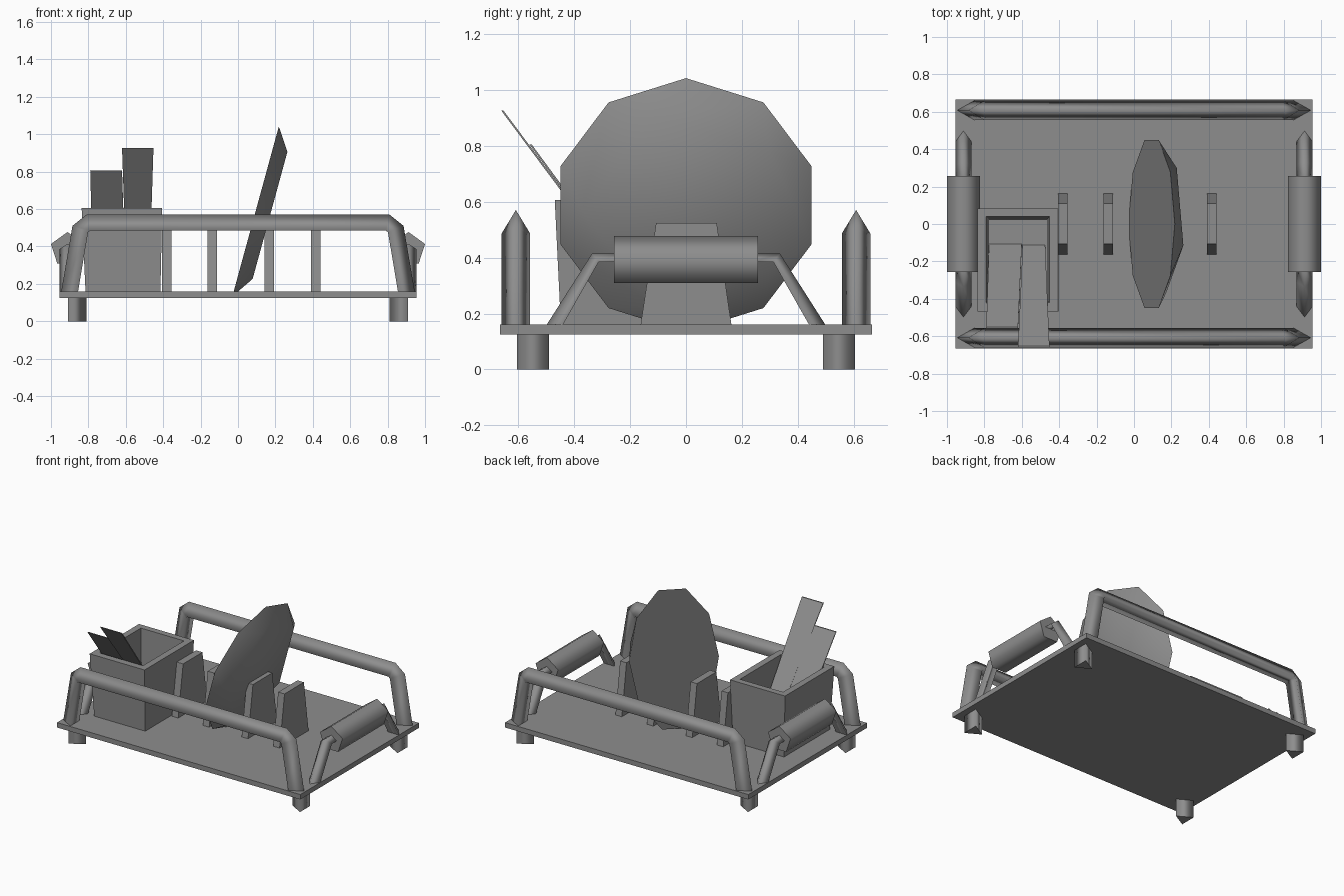
import bpy
import bmesh
from math import sin, cos, pi, radians
from mathutils import Vector

cube = bpy.data.objects.get("Cube")
if cube:
    bpy.data.objects.remove(cube, do_unlink=True)

GREY = (0.27, 0.27, 0.27, 1)
grey = bpy.data.materials.new("plain grey")
grey.use_nodes = True
grey.diffuse_color = GREY
grey.node_tree.nodes["Principled BSDF"].inputs["Base Color"].default_value = GREY


def finish(name, bm):
    bmesh.ops.recalc_face_normals(bm, faces=bm.faces)
    mesh = bpy.data.meshes.new(name)
    bm.to_mesh(mesh)
    bm.free()
    mesh.materials.append(grey)
    obj = bpy.data.objects.new(name, mesh)
    bpy.context.collection.objects.link(obj)
    return obj


def loft(name, rings, smooth=False):
    """Skin a row of equal rings: sides optionally smooth, end caps flat."""
    bm = bmesh.new()
    loops = [[bm.verts.new(p) for p in ring] for ring in rings]
    n = len(loops[0])
    for a, b in zip(loops, loops[1:]):
        for i in range(n):
            j = (i + 1) % n
            bm.faces.new((a[i], a[j], b[j], b[i])).smooth = smooth
    for loop in (loops[0], loops[-1]):
        for edge in bm.faces.new(loop).edges:
            edge.smooth = False
    return finish(name, bm)


def rect(x0, x1, y0, y1, z):
    return [(x0, y0, z), (x1, y0, z), (x1, y1, z), (x0, y1, z)]


# Tray board
loft("tray", [rect(-.955, .955, -.665, .665, z) for z in (.125, .16)])

# Three-sided feet, points facing inwards
for sx, side in ((1, "left"), (-1, "right")):
    for sy, end in ((-1, "front"), (1, "back")):
        rings = [[(sx * (.876 - .066 * cos(k * 2 * pi / 3)),
                   sy * .547 + .066 * sin(k * 2 * pi / 3), z) for k in range(3)]
                 for z in (0, .13)]
        loft(f"{end}_{side}_foot", rings, True)


def arch(name, sections, ring):
    """Three-sided rail, mirrored: sections hold (inner, inner z, ridge, ridge z)."""
    mirrored = [(-a, b, -c, d) for a, b, c, d in reversed(sections)]
    return loft(name, [ring(*s) for s in sections + mirrored], True)


# Long side rails
rail = [(-.855, .16, -.945, .16), (-.802, .475, -.885, .51), (-.79, .486, -.81, .57)]
for y, end in ((-.608, "front"), (.608, "back")):
    arch(f"{end}_rail", rail, lambda a, b, c, d:
         [(a, y - .051, b), (a, y + .051, b), (c, y, d)])

# End handles: thin bent rail with a five-sided grip
bent = [(-.44, .16, -.498, .16), (-.312, .385, -.336, .414), (-.24, .385, -.24, .414)]
for x, side in ((.912, "left"), (-.912, "right")):
    arch(f"{side}_handle", bent, lambda a, b, c, d:
         [(x - .043, a, b), (x + .043, a, b), (x, c, d)])
    loft(f"{side}_grip", [[(x + .0925 * sin(k * 2 * pi / 5), y,
                            .3845 + .0925 * cos(k * 2 * pi / 5)) for k in range(5)]
                          for y in (-.257, .257)], True)

# Tapered plate dividers
for i, x in enumerate((-.381, -.138, .167, .415)):
    loft(f"divider_{i + 1}", [rect(x - .025, x + .025, -.163, .163, .155),
                              rect(x - .025, x + .025, -.107, .11, .523)])

# Open cutlery box
loft("cutlery_box", [rect(-.815, -.415, -.447, .065, .155),
                     rect(-.836, -.405, -.469, .084, .605),
                     rect(-.79, -.452, -.421, .04, .605),
                     rect(-.775, -.466, -.405, .025, .195)])

# Flat cutlery leaning on the front rim of the box
for name, low, high, y0, y1, z1 in (
        ("wide_blade", (-.775, -.6), (-.79, -.62), -.115, -.56, .805),
        ("tall_blade", (-.595, -.475), (-.62, -.452), -.12, -.66, .925)):
    loft(name, [rect(*low, y0, y0 + .008, .2), rect(*high, y1, y1 + .008, z1)])

# Leaning plate: ten-sided rim tapering to a five-sided base
tilt = radians(15.3)
up = Vector((sin(tilt), 0, cos(tilt)))
out = Vector((cos(tilt), 0, -sin(tilt)))
bm = bmesh.new()
for sides, radius, turn, depth in ((10, .471, 0, 0), (5, .37, radians(-18), .08)):
    for k in range(sides):
        a = turn + k * 2 * pi / sides
        p = Vector((.094, 0, .587)) + out * depth + up * (radius * cos(a))
        bm.verts.new(p + Vector((0, radius * sin(a), 0)))
bmesh.ops.convex_hull(bm, input=bm.verts)
bmesh.ops.dissolve_limit(bm, angle_limit=.01, verts=bm.verts, edges=bm.edges)
bmesh.ops.recalc_face_normals(bm, faces=bm.faces)
for face in bm.faces:
    face.smooth = True
for edge in bm.edges:
    edge.smooth = edge.calc_face_angle(0) < radians(75)
finish("plate", bm)
